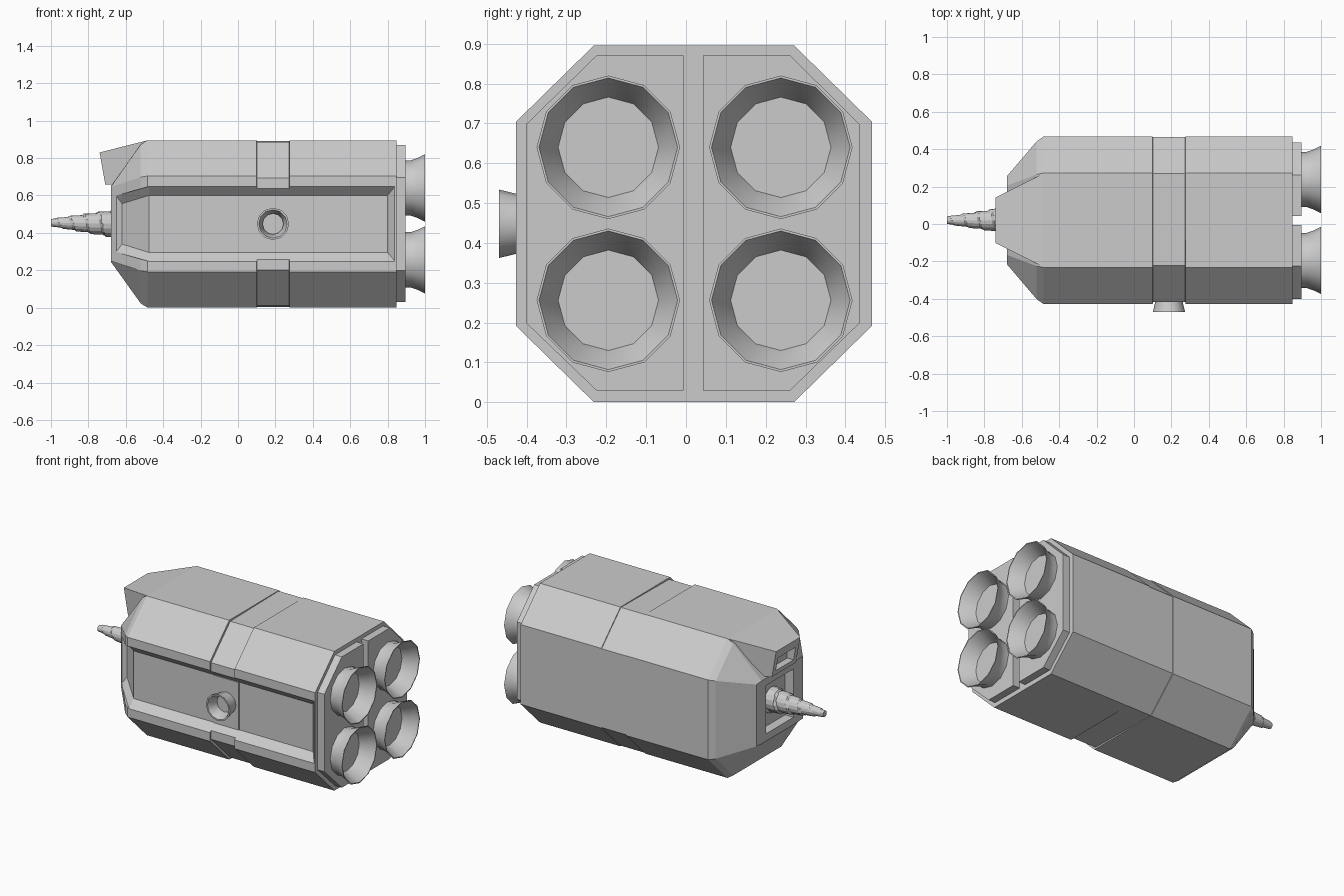
import bpy, bmesh
from math import sin, cos, pi, radians
from mathutils import Vector

if "Cube" in bpy.data.objects:
    bpy.data.objects.remove(bpy.data.objects["Cube"])

YC, ZC = 0.02, 0.448


def loft(name, rings, smooth=False):
    """Skin equal-length rings of points and cap both ends."""
    bm = bmesh.new()
    vs = [[bm.verts.new(p) for p in r] for r in rings]
    n = len(rings[0])
    for a, b in zip(vs, vs[1:]):
        for i in range(n):
            j = (i + 1) % n
            bm.faces.new((a[i], a[j], b[j], b[i]))
    bm.faces.new(vs[0])
    bm.faces.new(vs[-1])
    bmesh.ops.recalc_face_normals(bm, faces=bm.faces)
    me = bpy.data.meshes.new(name)
    bm.to_mesh(me)
    bm.free()
    ob = bpy.data.objects.new(name, me)
    bpy.context.collection.objects.link(ob)
    if smooth:
        bpy.ops.object.select_all(action='DESELECT')
        ob.select_set(True)
        bpy.context.view_layer.objects.active = ob
        bpy.ops.object.shade_smooth_by_angle(angle=radians(35))
    return ob


def box(name, lo, hi):
    return loft(name, [[(x, lo[1], lo[2]), (x, hi[1], lo[2]), (x, hi[1], hi[2]), (x, lo[1], hi[2])]
                       for x in (lo[0], hi[0])])


def cut(ob, cutter):
    m = ob.modifiers.new("cut", 'BOOLEAN')
    m.operation, m.solver, m.object = 'DIFFERENCE', 'EXACT', cutter
    cutter.hide_render = True
    cutter.hide_set(True)
    cutter.display_type = 'WIRE'


def octagon(x, hy, hz, ty, sz):
    """Chamfered section: half sizes hy, hz; flat top half ty; flat side half sz."""
    pts = [(ty, hz), (hy, sz), (hy, -sz), (ty, -hz), (-ty, -hz), (-hy, -sz), (-hy, sz), (-ty, hz)]
    return [Vector((x, YC + y, ZC + z)) for y, z in pts]


def full(x):
    return octagon(x, 0.447, 0.447, 0.252, 0.256)


def belt(x):
    """Hull section sunk on the front, fading out towards the back side."""
    r = full(x)
    for p in r:
        d = 0.010 if p.y < YC else 0.003
        p.y += d if p.y < YC else -d
        p.z += d if p.z < ZC else -d
    return r


# Hull with tapered nose and belt groove
hull = loft("hull", [octagon(-0.68, 0.235, 0.202, 0.185, 0.198), octagon(-0.52, 0.422, 0.425, 0.245, 0.25),
                     full(-0.485), full(0.1), belt(0.101), belt(0.274), full(0.275), full(0.847)])

# Long side recess following the nose taper: x, surface y, floor y, outer half, floor half
stations = [(-0.65, -0.25, -0.248, 0.15, 0.148), (-0.62, -0.285, -0.24, 0.16, 0.108),
            (-0.475, -0.427, -0.38, 0.2, 0.153), (0.8, -0.427, -0.38, 0.2, 0.153),
            (0.838, -0.427, -0.425, 0.2, 0.198)]
rings = []
for x, s, f, ho, hf in stations:
    rings.append([(x, f, ZC - hf), (x, s, ZC - ho), (x, s - 0.15, ZC - ho),
                  (x, s - 0.15, ZC + ho), (x, s, ZC + ho), (x, f, ZC + hf)])
cut(hull, loft("recess_cutter", rings))

# Square drill bay in the nose
cut(hull, box("bay_cutter", (-0.8, YC - 0.14, ZC - 0.155), (-0.62, YC + 0.14, ZC + 0.155)))

# Cab overhanging the nose, with a window slot
def cab_ring(xt, zt, xb, zb, w):
    return [(xt, YC - w, zt), (xt, YC + w, zt), (xb, YC + w, zb), (xb, YC - w, zb)]

cab = loft("cab", [cab_ring(-0.74, 0.83, -0.71, 0.66, 0.122),
                   cab_ring(-0.485, 0.8945, -0.485, 0.66, 0.25)])
cut(cab, box("window_cutter", (-0.85, YC - 0.09, 0.69), (-0.67, YC + 0.09, 0.775)))

# Belt strip across the recess floor
box("recess_strip", (0.1, -0.386, ZC - 0.153), (0.275, -0.37, ZC + 0.153))


def turned(name, origin, axis, profile, n=12):
    """Revolve (distance, radius) pairs around the x or -y axis."""
    rs = []
    for d, r in profile:
        ring = []
        for k in range(n):
            u, v = r * sin(2 * pi * k / n), r * cos(2 * pi * k / n)
            off = (d, u, v) if axis == 'x' else (u, -d, v)
            ring.append(Vector(origin) + Vector(off))
        rs.append(ring)
    return loft(name, rs, True)


# Side port
turned("side_port", (0.187, 0, ZC), 'y',
       [(0.375, 0.068), (0.42, 0.074), (0.47, 0.086), (0.47, 0.076), (0.42, 0.056), (0.4, 0.056)])

# Rear plates and four engine nozzles
for tag, inner, corner, outer, cy in (("front", -0.006, -0.225, -0.402, -0.195),
                                      ("back", 0.043, 0.262, 0.437, 0.238)):
    sec = [(inner, 0.03), (corner, 0.03), (outer, 0.2), (outer, 0.697), (corner, 0.87), (inner, 0.87)]
    loft("rear_plate_" + tag, [[(x, y, z) for y, z in sec] for x in (0.84, 0.895)])
    for level, cz in (("lower", 0.256), ("upper", 0.64)):
        turned(f"nozzle_{tag}_{level}", (0, cy, cz), 'x',
               [(0.89, 0.148), (0.925, 0.148), (0.96, 0.16), (1.0, 0.18), (1.0, 0.174),
                (0.95, 0.145), (0.91, 0.126)])

# Spiral drill: sawtooth ridge winding round a cone
rings = []
steps, n, turns = 48, 16, 5
for i in range(steps + 1):
    t = i / steps
    r0 = 0.085 * (1 - t) + 0.021 * t
    ring = []
    for k in range(n):
        saw = (k / n + turns * t) % 1.0
        r = r0 * (0.86 + 0.16 * saw)
        a = 2 * pi * k / n
        ring.append((-0.62 - 0.38 * t, YC + r * cos(a), ZC + 0.007 * t + r * sin(a)))
    rings.append(ring)
loft("drill", rings)
